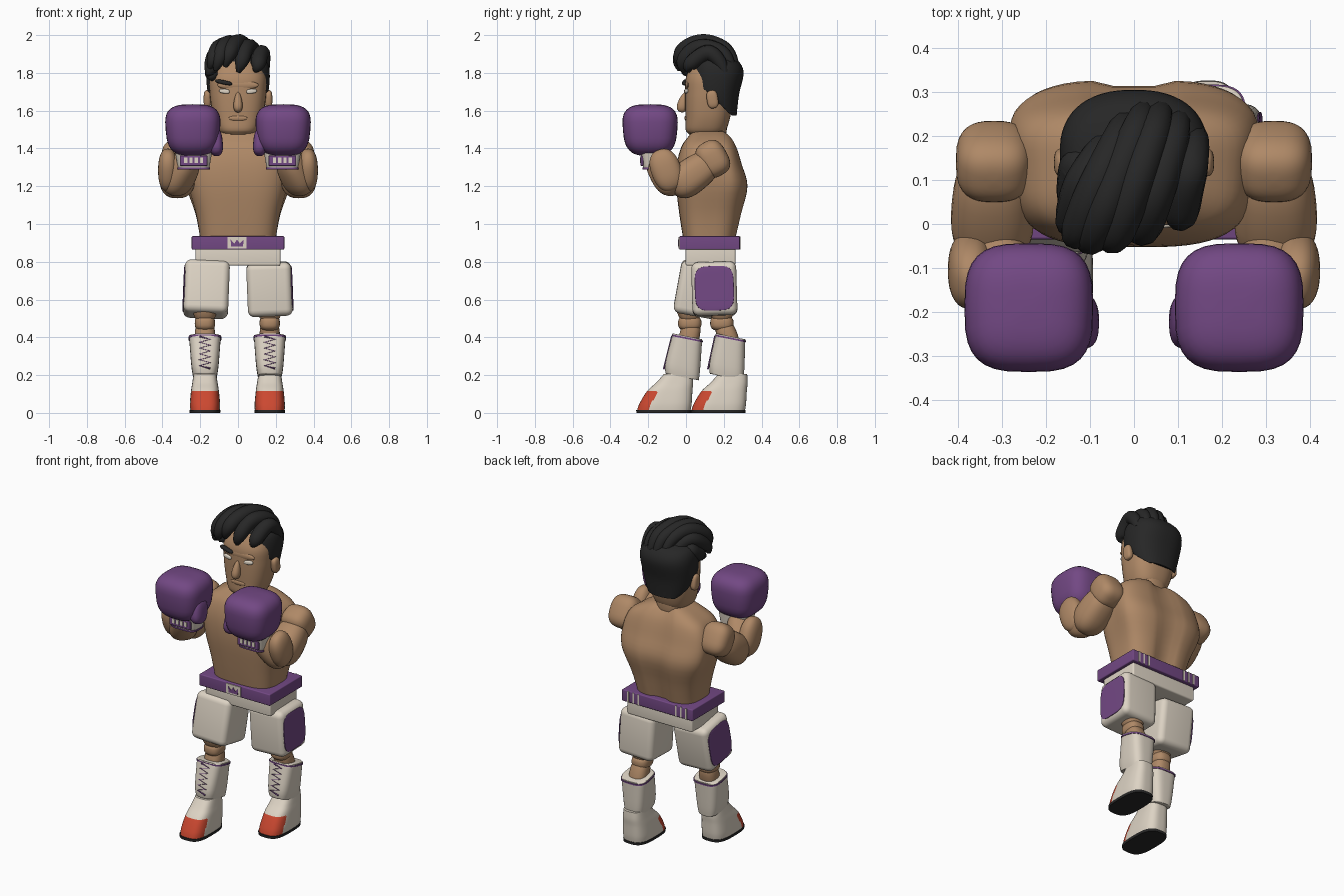
import bpy, bmesh, math
from mathutils import Vector, Euler

cube = bpy.data.objects.get("Cube")
if cube:
    bpy.data.objects.remove(cube, do_unlink=True)


def material(name, r, g, b):
    m = bpy.data.materials.new(name)
    m.use_nodes = True
    m.diffuse_color = (r, g, b, 1)
    node = next(n for n in m.node_tree.nodes if n.type == 'BSDF_PRINCIPLED')
    node.inputs["Base Color"].default_value = (r, g, b, 1)
    node.inputs["Roughness"].default_value = 0.8
    return m


SKIN = material("skin tan", 0.43, 0.25, 0.135)
PURPLE = material("glove purple", 0.17, 0.065, 0.23)
WHITE = material("warm white", 0.72, 0.65, 0.55)
RED = material("toe red", 0.6, 0.065, 0.03)
BLACK = material("hair black", 0.02, 0.02, 0.02)


def finish(bm, name, mats, rule=None, angle=42):
    """Turn a bmesh into a smooth object; rule picks the colour of a face."""
    bmesh.ops.recalc_face_normals(bm, faces=bm.faces)
    for f in bm.faces:
        f.smooth = True
        f.material_index = rule(f) if rule else 0
    me = bpy.data.meshes.new(name)
    bm.to_mesh(me)
    bm.free()
    for m in mats:
        me.materials.append(m)
    me.set_sharp_from_angle(angle=math.radians(angle))
    ob = bpy.data.objects.new(name, me)
    bpy.context.collection.objects.link(ob)


def spow(v, p):
    return math.copysign(abs(v) ** p, v)


def loft(name, rings, mats, p=0.7, n=40, steps=4, bevel=0.0, slope=0.0, shape=None, rule=None):
    """Smooth stack of rounded sections, each (x, y, z, half width, half depth)."""
    path = []
    for i in range(len(rings) - 1):
        a, b, c, d = (rings[min(max(i + k, 0), len(rings) - 1)] for k in (-1, 0, 1, 2))
        for k in range(steps):
            t = k / steps
            path.append([0.5 * (2 * q + (r - o) * t + (2 * o - 5 * q + 4 * r - s) * t * t
                                + (3 * q - o - 3 * r + s) * t ** 3) for o, q, r, s in zip(a, b, c, d)])
    path.append(rings[-1])
    bm = bmesh.new()
    loops = []
    for x, y, z, rx, ry in path:
        loop = []
        for k in range(n):
            a = math.tau * (k + 0.5) / n
            dy = ry * spow(math.sin(a), p)
            co = Vector((x + rx * spow(math.cos(a), p), y + dy, z - slope * dy))
            loop.append(bm.verts.new(shape(co) if shape else co))
        loops.append(loop)
    for lo, hi in zip(loops, loops[1:]):
        for k in range(n):
            bm.faces.new((lo[k], lo[(k + 1) % n], hi[(k + 1) % n], hi[k]))
    caps = [bm.faces.new(loops[0]), bm.faces.new(loops[-1])]
    if bevel:
        rim = [e for f in caps for e in f.edges]
        bmesh.ops.bevel(bm, geom=rim, offset=bevel, segments=3, profile=0.5, affect='EDGES')
    finish(bm, name, mats, rule)


def blob(name, loc, half, mat, p=0.7, rot=(0, 0, 0), taper=1.0):
    """Rounded block; taper scales its upper end."""
    bm = bmesh.new()
    bmesh.ops.create_uvsphere(bm, u_segments=32, v_segments=20, radius=1)
    turn = rot if hasattr(rot, "w") else Euler(rot).to_quaternion()
    for v in bm.verts:
        r = math.hypot(v.co.x, v.co.y)
        c, s = (v.co.x / r, v.co.y / r) if r > 1e-5 else (0, 0)
        ring, z = spow(r, p), spow(v.co.z, p)
        k = ring * (1 + (taper - 1) * (z + 1) / 2)
        q = Vector((half[0] * k * spow(c, p), half[1] * k * spow(s, p), half[2] * z))
        v.co = turn @ q + Vector(loc)
    finish(bm, name, [mat])


def limb(name, start, end, r0, r1, mat):
    a, b = Vector(start), Vector(end)
    d = b - a
    half = d.length / 2 + (r0 + r1) * 0.35
    blob(name, (a + b) / 2, (r0, r0, half), mat, 0.8, d.to_track_quat('Z', 'Y'), r1 / r0)


def box(name, loc, half, mat, bevel=0.0, rot=(0, 0, 0)):
    bm = bmesh.new()
    bmesh.ops.create_cube(bm, size=2)
    for v in bm.verts:
        v.co = Vector([a * b for a, b in zip(v.co, half)])
    if bevel:
        bmesh.ops.bevel(bm, geom=bm.edges[:], offset=bevel, segments=5, profile=0.5, affect='EDGES')
    turn = Euler(rot).to_matrix()
    for v in bm.verts:
        v.co = turn @ v.co + Vector(loc)
    finish(bm, name, [mat])


def strand(name, points, radii, depth, mat, kind='NURBS'):
    cu = bpy.data.curves.new(name, 'CURVE')
    cu.dimensions, cu.bevel_depth, cu.bevel_resolution, cu.use_fill_caps = '3D', depth, 3, True
    sp = cu.splines.new(kind)
    sp.points.add(len(points) - 1)
    for pt, co, r in zip(sp.points, points, radii):
        pt.co, pt.radius = (*co, 1), r
    if kind == 'NURBS':
        sp.order_u, sp.use_endpoint_u, sp.resolution_u = 3, True, 6
    cu.materials.append(mat)
    ob = bpy.data.objects.new(name, cu)
    bpy.context.collection.objects.link(ob)
    bpy.ops.object.select_all(action='DESELECT')
    ob.select_set(True)
    bpy.context.view_layer.objects.active = ob
    bpy.ops.object.convert(target='MESH')
    bpy.ops.object.shade_smooth()


# Torso: broad upper back with a groove down the spine
def back_shape(co):
    if co.y > 0.13:
        high = min(max((co.z - .95) / .25, 0), 1)
        co.x *= 1 + .1 * high * min((co.y - .13) / .12, 1)
        co.y -= 0.035 * math.exp(-(co.x / 0.05) ** 2)
    return co


loft("torso", [(0, .125, .92, .2, .14), (0, .13, 1.05, .222, .165), (0, .138, 1.2, .262, .19),
               (0, .124, 1.32, .27, .172), (0, .122, 1.41, .24, .146), (0, .125, 1.46, .17, .115),
               (0, .122, 1.49, .1, .088)], [SKIN], p=0.62, n=56, shape=back_shape)
limb("neck", (0, .122, 1.45), (0, .125, 1.56), .095, .09, SKIN)

# Head and face
loft("head", [(0, .1, 1.475, .085, .085), (0, .105, 1.5, .108, .108), (0, .115, 1.56, .13, .118),
              (0, .12, 1.63, .143, .125), (0, .125, 1.7, .15, .13), (0, .13, 1.78, .15, .13),
              (0, .14, 1.86, .12, .1)], [SKIN], p=0.78, bevel=0.02)
blob("nose", (0, -.014, 1.645), (.03, .036, .055), SKIN, 0.9, (-.25, 0, 0), 0.5)
blob("lips", (0, 0, 1.56), (.05, .008, .014), SKIN, 1)
blob("brow_ridge", (0, .008, 1.735), (.11, .014, .025), SKIN, 1)
blob("right_eyebrow", (-.076, -.005, 1.75), (.046, .014, .011), BLACK, rot=(0, .2, -.12))
for s, side in ((1, "left"), (-1, "right")):
    blob(side + "_eye", (s * .072, .001, 1.703), (.028, .01, .012), WHITE, rot=(0, s * -.12, s * .12))
    blob(side + "_ear", (s * .162, .14, 1.66), (.02, .03, .048), SKIN, rot=(.15, 0, 0))


# Hair: a close cap with a sloping hairline and swept locks above it
def hairline(co):
    low = 1.71 - 0.135 * min(max((co.y - .1) / .14, 0), 1)
    co.z = max(co.z, low)
    return co


loft("hair_cap", [(0, .155, 1.56, .125, .112), (0, .155, 1.68, .158, .125), (0, .165, 1.8, .168, .14),
                  (0, .16, 1.865, .145, .115), (0, .155, 1.89, .08, .06)], [BLACK], p=0.85, n=56,
     steps=6, shape=hairline)
LOCKS = 7
for i in range(LOCKS):
    u = i / (LOCKS - 1)
    x = -.1 + .245 * u
    dx = -.04 - .34 * u * (1 - u)
    drop = .34 * (u - .58) ** 2
    tip = -.052 + .26 * (u - .55) ** 2
    wave = .01 * (-1) ** i
    strand("hair_lock", [(x, .265 - drop, 1.8), (x * .95, .25 - drop, 1.91 - drop),
                         (x + dx * .4, .13, 1.968 - drop + wave * .5), (x + dx * .75, .02 + drop, 1.955 - drop),
                         (x + dx, tip, 1.88 - drop + wave), (x + dx - .015, tip + .02, 1.825 - drop * .4 + wave)],
           (.5, .85, 1, 1.05, .95, .3), .042, BLACK)

# Arms and gloves, raised in guard
for s, side in ((1, "left"), (-1, "right")):
    blob(side + "_shoulder", (s * .318, .142, 1.345), (.087, .08, .098), SKIN, 0.72, (.5, 0, 0))
    limb(side + "_upper_arm", (s * .32, .11, 1.315), (s * .322, -.025, 1.215), .084, .103, SKIN)
    limb(side + "_forearm", (s * .335, -.07, 1.215), (s * .265, -.15, 1.34), .094, .07, SKIN)
    blob(side + "_forearm_muscle", (s * .371, -.105, 1.285), (.052, .08, .115), SKIN, 0.85, (.35, 0, 0))
    loft(side + "_cuff", [(s * .235, -.165, 1.295, .083, .062), (s * .235, -.17, 1.39, .1, .075)],
         [WHITE], p=0.5, bevel=.008)
    loft(side + "_cuff_trim", [(s * .235, -.165, z, .086, .065) for z in (1.288, 1.298)],
         [PURPLE], p=0.5, steps=1)
    box(side + "_cuff_strap", (s * .235, -.233, 1.335), (.073, .008, .027), PURPLE, .004)
    for k in range(4):
        box(side + "_strap_mark", (s * .235 + (k - 1.5) * .028, -.241, 1.338), (.009, .003, .014), WHITE)
    blob(side + "_glove", (s * .239, -.19, 1.497), (.132, .132, .137), PURPLE, 0.64, taper=1.18)
    blob(side + "_thumb", (s * .118, -.22, 1.435), (.037, .06, .075), PURPLE, 0.75, (-.2, s * .1, 0))

# Belt with a plain notched buckle and loops at the back corners
box("belt", (0, .125, .9), (.245, .16, .036), PURPLE, .006)
box("buckle", (-.005, -.036, .9), (.05, .004, .031), WHITE)
bm = bmesh.new()
points = [(-.032, -.02), (.032, -.02), (.034, .018), (.015, -.004), (0, .018), (-.015, -.004), (-.034, .018)]
bm.faces.new([bm.verts.new((x - .005, -.042, .9 + z)) for x, z in points])
solid = bmesh.ops.extrude_face_region(bm, geom=bm.faces[:])
bmesh.ops.translate(bm, vec=(0, .004, 0), verts=[g for g in solid["geom"] if isinstance(g, bmesh.types.BMVert)])
finish(bm, "buckle_notch", [PURPLE])
for x in (-.2, -.165, -.13, .13, .165, .2):
    box("belt_loop", (x, .284, .9), (.005, .004, .034), WHITE)

# Shorts with a rounded coloured panel on each outer side
box("shorts_waist", (0, .13, .825), (.225, .132, .046), WHITE, .01)
for s, side, y, tilt in ((1, "left", .15, .03), (-1, "right", .072, -.18)):
    pose = Euler((tilt, s * -.04, 0))
    hip = Vector((s * .167, y, .655))
    box(side + "_shorts_leg", hip, (.119, .119, .142), WHITE, .036, pose)
    blob(side + "_shorts_panel", hip + pose.to_matrix() @ Vector((s * .1185, 0, 0)),
         (.0049, .104, .118), PURPLE, 0.5, pose)

# Lower legs and boots; the right foot leads
for side, x, knee, low, top, foot in (("left", .168, .19, .214, .236, 0), ("right", -.175, .02, -.02, .008, -.288)):
    limb(side + "_thigh", (x, knee - .01, .6), (x, knee, .52), .075, .06, SKIN)
    blob(side + "_knee", (x, knee, .475), (.054, .062, .042), SKIN, 0.75)
    limb(side + "_calf", (x, knee + .01, .46), (x, top, .36), .052, .056, SKIN)
    loft(side + "_boot_shaft", [(x, low, .19, .062, .088), (x, low + .003, .25, .072, .092),
                                (x, top, .405, .084, .078)], [WHITE], p=0.6, bevel=.006, slope=.2)
    loft(side + "_boot_trim", [(x, top, z, .087, .081) for z in (.39, .399)],
         [PURPLE], p=0.6, steps=1, slope=.2)
    laces = []
    for k in range(12):
        t = k / 11
        laces.append((x + .028 * (-1) ** k, low - .097 + (top - low + .015) * t, .235 + .17 * t))
    strand(side + "_laces", laces, [1] * 12, .005, PURPLE, 'POLY')

    def toe(f):
        c = f.calc_center_median()
        return int(c.z < .115 and c.y - foot < .08 + .5 * c.z)

    loft(side + "_shoe", [(x, foot + .17, .01, .079, .142), (x, foot + .18, .05, .08, .138),
                          (x, foot + .202, .115, .074, .12), (x, foot + .228, .16, .067, .098),
                          (x, foot + .247, .205, .06, .077)], [WHITE, RED], p=0.65, n=96, steps=12,
         bevel=.008, rule=toe)
    loft(side + "_sole", [(x, foot + .17, 0, .081, .145), (x, foot + .17, .016, .082, .146)],
         [BLACK], p=0.65, steps=1)
